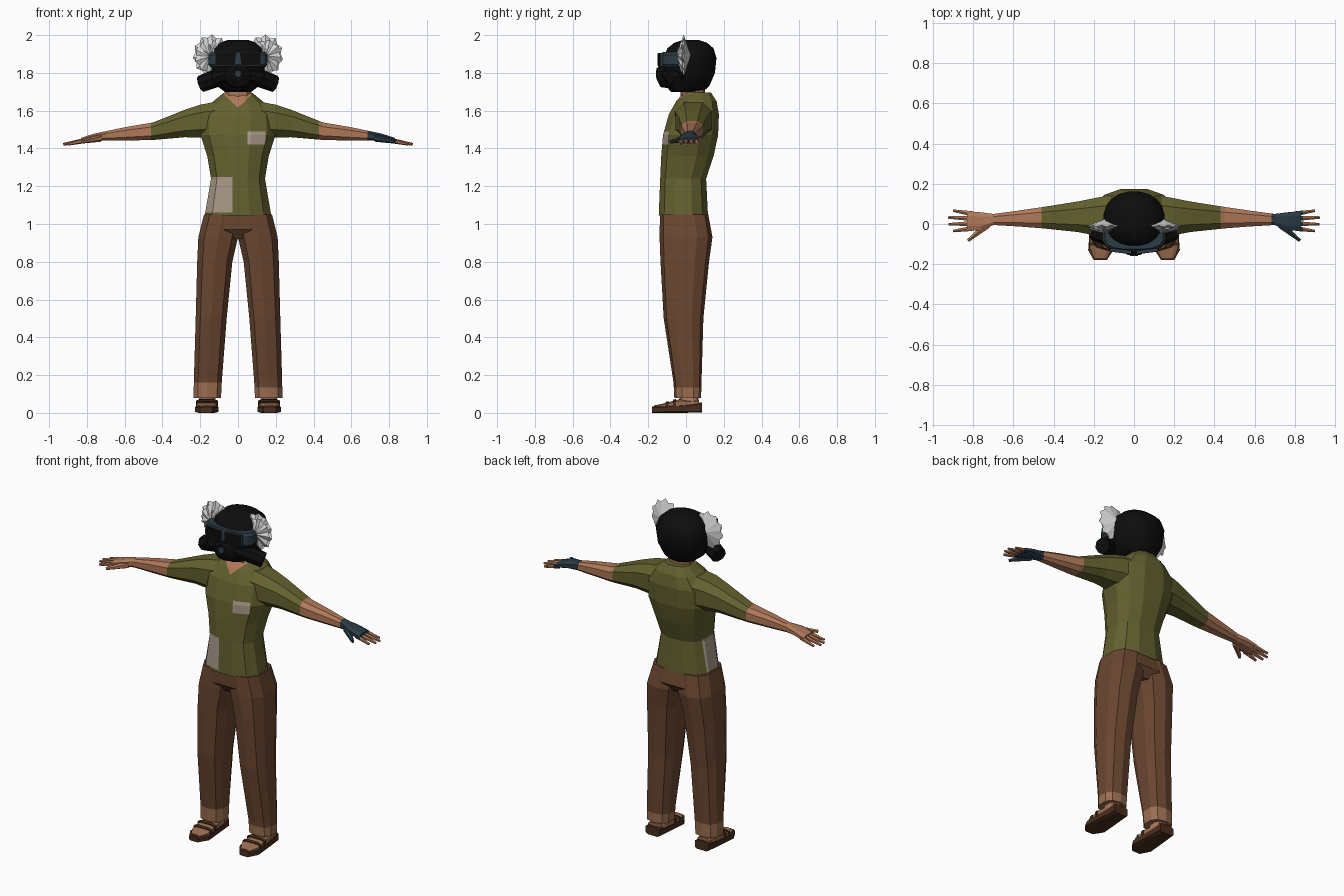
import bpy, bmesh, math
from mathutils import Vector, Matrix

cube = bpy.data.objects.get("Cube")
if cube:
    bpy.data.objects.remove(cube, do_unlink=True)


def material(name, rgb):
    m = bpy.data.materials.new(name)
    m.use_nodes = True
    m.diffuse_color = (*rgb, 1)
    m.node_tree.nodes["Principled BSDF"].inputs["Base Color"].default_value = (*rgb, 1)
    return m


OLIVE = material("olive_cloth", (0.125, 0.118, 0.028))
BROWN = material("brown_cloth", (0.145, 0.062, 0.03))
SKIN = material("skin", (0.43, 0.19, 0.1))
TAN = material("tan_cuff", (0.33, 0.155, 0.08))
SOLE = material("dark_leather", (0.065, 0.027, 0.013))
SLATE = material("slate_blue", (0.025, 0.045, 0.06))
PATCH = material("beige_patch", (0.4, 0.32, 0.25))
BLACK = material("black_rubber", (0.004, 0.004, 0.004))
WHITE = material("white_fur", (0.68, 0.68, 0.68))
GREY = material("grey_fur", (0.4, 0.4, 0.4))


def finish(name, bm, mats, rule=None, smooth=False):
    bmesh.ops.recalc_face_normals(bm, faces=bm.faces)
    if rule:
        for f in bm.faces:
            f.material_index = mats.index(rule(f.calc_center_median()))
    me = bpy.data.meshes.new(name)
    bm.to_mesh(me)
    bm.free()
    for m in mats:
        me.materials.append(m)
    for p in me.polygons:
        p.use_smooth = smooth
    ob = bpy.data.objects.new(name, me)
    bpy.context.scene.collection.objects.link(ob)
    return ob


def loft(name, axis, rings, mats, sides=10, power=0.75, side=1, cuts=(), rule=None, smooth=False):
    """Rings are (position on axis, min, max, min, max) of the two other axes."""
    bm = bmesh.new()
    others = [i for i in range(3) if i != axis]
    loops = []
    for t, a0, a1, b0, b1 in rings:
        loop = []
        for k in range(sides):
            ang = 2 * math.pi * (k + 0.5) / sides
            c, s = math.cos(ang), math.sin(ang)
            c = math.copysign(abs(c) ** power, c) / math.cos(math.pi / sides) ** power
            s = math.copysign(abs(s) ** power, s)
            co = [0, 0, 0]
            co[axis] = t
            co[others[0]] = (a0 + a1) / 2 + c * (a1 - a0) / 2
            co[others[1]] = (b0 + b1) / 2 + s * (b1 - b0) / 2
            co[0] *= side
            loop.append(bm.verts.new(co))
        loops.append(loop)
    for lo, hi in zip(loops, loops[1:]):
        for k in range(sides):
            n = (k + 1) % sides
            bm.faces.new((lo[k], lo[n], hi[n], hi[k]))
    bm.faces.new(loops[0])
    bm.faces.new(loops[-1])
    for co, no in cuts:
        bmesh.ops.bisect_plane(bm, geom=bm.verts[:] + bm.edges[:] + bm.faces[:],
                               plane_co=co, plane_no=no, dist=1e-5)
    return finish(name, bm, mats, rule, smooth)


def tube(name, a, b, r0, r1, mat, sides=8, side=1, cuts=(), rule=None):
    a, b = Vector(a), Vector(b)
    a.x *= side
    b.x *= side
    bm = bmesh.new()
    d = b - a
    bmesh.ops.create_cone(bm, cap_ends=True, segments=sides, radius1=r0, radius2=r1, depth=d.length,
                          matrix=Matrix.Translation((a + b) / 2) @ d.to_track_quat('Z', 'Y').to_matrix().to_4x4())
    for co, no in cuts:
        bmesh.ops.bisect_plane(bm, geom=bm.verts[:] + bm.edges[:] + bm.faces[:], plane_co=co, plane_no=no)
    return finish(name, bm, mat, rule)


def box(name, centre, size, mat, turn=0):
    bm = bmesh.new()
    bmesh.ops.create_cube(bm, size=1, matrix=Matrix.Translation(centre) @ Matrix.Rotation(turn, 4, 'Z')
                          @ Matrix.Diagonal((*size, 1)))
    return finish(name, bm, [mat])


# Shirt body with neckline and two sewn patches
def shirt_rule(c):
    if c.y < 0.03 and c.z > 1.615 + abs(c.x) * 0.95:
        return SKIN
    if c.x < -0.03 and c.y < 0.04 and 1.06 < c.z < 1.25:
        return PATCH
    if 0.05 < c.x < 0.145 and c.y < 0 and 1.42 < c.z < 1.49:
        return PATCH
    return OLIVE


X, Y, Z = Vector((1, 0, 0)), Vector((0, 1, 0)), Vector((0, 0, 1))
shirt_cuts = [(Z * h, Z) for h in (1.06, 1.25, 1.42, 1.49)]
shirt_cuts += [(X * d, X) for d in (-0.03, 0.05, 0.145)] + [(Y * 0.04, Y)]
shirt_cuts += [(Z * 1.615, (s * 0.95, 0, 1)) for s in (-1, 1)]
loft("shirt", 2, [(1.045, -.176, .176, -.148, .12), (1.24, -.143, .143, -.14, .11),
                  (1.36, -.163, .163, -.135, .15), (1.47, -.198, .198, -.126, .174),
                  (1.58, -.19, .19, -.095, .178), (1.65, -.13, .13, -.055, .165),
                  (1.695, -.075, .075, -.015, .135)],
     [OLIVE, SKIN, PATCH], 12, 0.8, cuts=shirt_cuts, rule=shirt_rule)
loft("neck", 2, [(1.6, -.068, .068, -.03, .1), (1.76, -.066, .066, -.03, .1)], [SKIN])

# Trousers
loft("pelvis", 2, [(.92, -.1, .1, -.1, .1), (.97, -.195, .195, -.138, .135), (1.06, -.172, .172, -.14, .114)],
     [BROWN], 12)

for side, tag in ((1, "left"), (-1, "right")):
    cuff = 0.135 if side > 0 else 0.16
    loft(tag + "_trouser_leg", 2,
         [(.08, .09, .235, -.062, .08), (.16, .086, .234, -.066, .082), (.5, .06, .224, -.118, .092),
          (.8, .03, .216, -.135, .122), (.93, .0, .21, -.14, .14), (1.05, -.02, .18, -.138, .118)],
         [BROWN, TAN], 10, side=side, cuts=[(Z * cuff, Z)],
         rule=lambda c: TAN if c.z < cuff else BROWN)

    # Sandals and feet
    loft(tag + "_ankle", 2, [(.04, .115, .212, -.04, .07), (.12, .125, .2, -.03, .06)], [SKIN], side=side)
    loft(tag + "_sole", 1, [(-.18, .135, .2, 0, .033), (-.13, .103, .228, 0, .036),
                            (0, .112, .218, 0, .046), (.085, .118, .21, 0, .056)], [SOLE], 8, 0.4, side)
    loft(tag + "_foot", 1, [(-.17, .138, .195, .015, .04), (-.12, .11, .22, .02, .05),
                            (-.04, .112, .218, .02, .072), (.07, .125, .205, .02, .07)], [TAN], 8, 0.5, side)
    for y, top in ((-.1, .059), (-.06, .071)):
        loft(tag + "_sandal_strap", 1, [(y - .008, .107, .223, .02, top), (y + .008, .107, .223, .02, top + .004)],
             [SOLE], 8, 0.5, side)

    # Arms: sleeve, forearm and hand, with a fingerless glove on one hand
    sleeve = 0.43 if side > 0 else 0.46
    hand = SLATE if side > 0 else SKIN

    def arm_rule(c):
        return OLIVE if abs(c.x) < sleeve else (SKIN if abs(c.x) < 0.685 else hand)

    def finger_rule(c):
        return hand if abs(c.x) < 0.84 else SKIN

    loft(tag + "_arm", 0, [(.08, -.06, .15, 1.45, 1.66), (.2, -.055, .128, 1.452, 1.637),
                           (.28, -.04, .112, 1.455, 1.61), (.45, -.022, .085, 1.442, 1.54),
                           (.58, -.012, .066, 1.44, 1.518), (.7, -.005, .05, 1.44, 1.493),
                           (.76, -.032, .058, 1.438, 1.48), (.83, -.034, .064, 1.425, 1.457)],
         [OLIVE, SKIN, SLATE], 8, side=side, cuts=[(X * sleeve * side, X), (X * 0.685 * side, X)], rule=arm_rule)
    for i in range(4):
        y = -.023 + i * .025
        reach = (.9, .922, .925, .9)[i]
        tube(tag + "_finger", (.81, y, 1.442), (reach, y * 1.35 - .004, 1.422), .014, .007, [SKIN, SLATE], 6, side,
             [(X * 0.84 * side, X)], finger_rule)
    tube(tag + "_thumb", (.73, -.005, 1.455), (.825, -.082, 1.435), .02, .009, [hand], 6, side)

# Head covering
loft("head", 2, [(1.7, -.07, .07, -.08, .09), (1.73, -.11, .11, -.108, .125), (1.8, -.142, .142, -.125, .155),
                 (1.88, -.152, .152, -.122, .163), (1.93, -.135, .135, -.1, .147),
                 (1.96, -.1, .1, -.062, .112), (1.975, -.05, .05, -.015, .065)],
     [BLACK], 20, 0.9, smooth=True)

# Goggles
loft("goggle_frame", 2, [(1.83, -.145, .145, -.132, .01), (1.845, -.157, .157, -.142, .02),
                         (1.895, -.157, .157, -.138, .02), (1.91, -.145, .145, -.126, .01)], [SLATE], 16, 0.7)
for side, tag in ((1, "left"), (-1, "right")):
    box(tag + "_goggle_lens", (side * .066, -.137, 1.87), (.1, .014, .064), BLACK, side * .12)
    box(tag + "_goggle_rim", (side * .066, -.134, 1.87), (.108, .014, .072), SLATE, side * .12)

# Breathing mask with side filters
loft("mask", 1, [(-.155, -.03, .03, 1.765, 1.825), (-.135, -.06, .06, 1.725, 1.84), (-.04, -.1, .1, 1.71, 1.85)],
     [BLACK], 10)
tube("mask_valve", (0, -.15, 1.795), (0, -.16, 1.795), .022, .018, [SLATE])
for side, tag in ((1, "left"), (-1, "right")):
    tube(tag + "_filter_arm", (.05, -.1, 1.79), (.15, -.055, 1.76), .032, .04, [BLACK], 8, side)
    tube(tag + "_filter", (.12, -.065, 1.77), (.196, -.035, 1.742), .048, .045, [BLACK], 8, side)


# Fluffy ears: overlapping jagged discs, thick in the middle
def tuft(name, centre, rx, rz, depth, spikes, mat, spin):
    bm = bmesh.new()
    front, back = (bm.verts.new(centre + Y * d) for d in (-depth, depth))
    rim = []
    for k in range(spikes * 2):
        ang = math.pi * k / spikes + spin
        r = 1 if k % 2 else 0.86
        rim.append(bm.verts.new(centre + Vector((rx * r * math.cos(ang), (k % 2) * -.008, rz * r * math.sin(ang)))))
    for k, v in enumerate(rim):
        n = rim[(k + 1) % len(rim)]
        bm.faces.new((front, v, n))
        bm.faces.new((back, n, v))
    finish(name, bm, [mat])


for side, tag in ((1, "left"), (-1, "right")):
    tuft(tag + "_ear_back", Vector((side * .142, -.006, 1.892)), .098, .112, .032, 11, WHITE, .1)
    tuft(tag + "_ear_middle", Vector((side * .15, -.018, 1.888)), .08, .09, .03, 9, WHITE, .3)
    tuft(tag + "_ear_inner", Vector((side * .138, -.024, 1.893)), .05, .06, .03, 7, GREY, .5)
